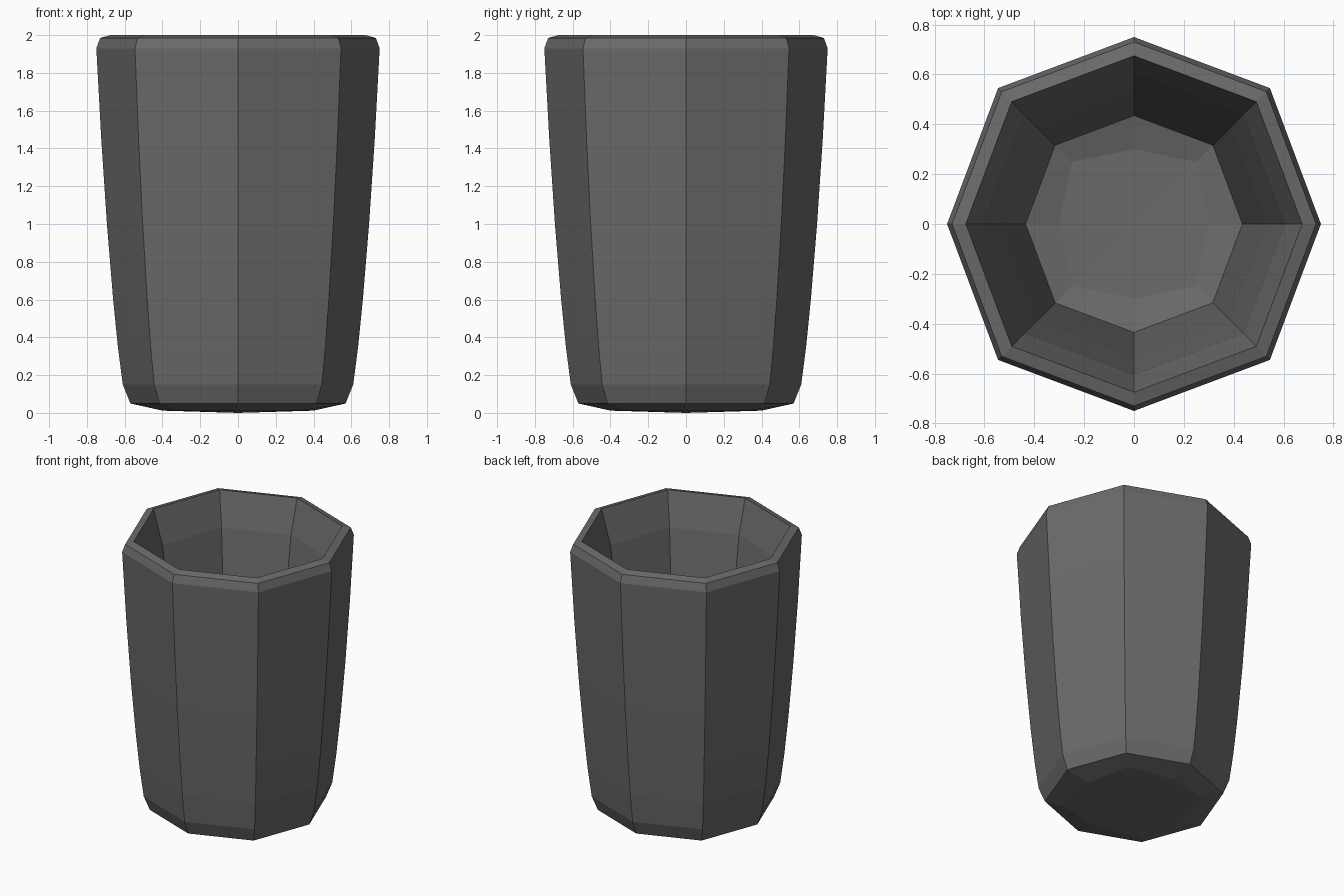
import bpy
import bmesh
from mathutils import Vector

default_cube = bpy.data.objects.get("Cube")
if default_cube:
    bpy.data.objects.remove(default_cube, do_unlink=True)

# One dark grey for the whole cup
grey = bpy.data.materials.new("dark_grey")
grey.use_nodes = True
colour = (0.145, 0.145, 0.145, 1)
grey.diffuse_color = colour
grey.node_tree.nodes["Principled BSDF"].inputs["Base Color"].default_value = colour


def octagon(bm, radius, z, corner):
    """Eight-sided ring; corner is the x and y of a diagonal point over radius."""
    steps = [(1, 0), (1, 1), (0, 1), (-1, 1), (-1, 0), (-1, -1), (0, -1), (1, -1)]
    ring = []
    for x, y in steps:
        r = radius * (corner if x and y else 1)
        ring.append(bm.verts.new((x * r, y * r, z)))
    return ring


def cap(bm, ring, centre):
    for a, b in zip(ring, ring[1:] + ring[:1]):
        bm.faces.new((a, b, centre))


WALL = 0.727
FLOOR = 0.83

# Radius, height and corner ratio, from the underside over the rim to the inner floor
underside = [(0.40, 0.012, FLOOR), (0.57, 0.05, WALL)]
outer_wall = [(0.61, 0.15, WALL), (0.636, 0.35, WALL), (0.661, 0.6, WALL),
              (0.694, 1.0, WALL), (0.724, 1.45, WALL), (0.75, 1.93, WALL)]
rim = [(0.73, 1.985, WALL), (0.675, 2.0, WALL)]
inner_wall = [(0.605, 1.76, WALL), (0.53, 1.22, WALL), (0.435, 0.22, WALL)]
inner_floor = [(0.30, 0.19, FLOOR)]

bm = bmesh.new()
rings = [octagon(bm, *p) for p in underside + outer_wall + rim + inner_wall + inner_floor]
for low, high in zip(rings, rings[1:]):
    for i in range(8):
        j = (i + 1) % 8
        bm.faces.new((low[i], low[j], high[j], high[i]))

# Close the underside and the inner floor
cap(bm, rings[0], bm.verts.new(Vector((0, 0, 0))))
cap(bm, rings[-1], bm.verts.new(Vector((0, 0, 0.188))))
bmesh.ops.recalc_face_normals(bm, faces=bm.faces[:])

mesh = bpy.data.meshes.new("cup")
bm.to_mesh(mesh)
bm.free()
mesh.materials.append(grey)
cup = bpy.data.objects.new("cup", mesh)
bpy.context.collection.objects.link(cup)
